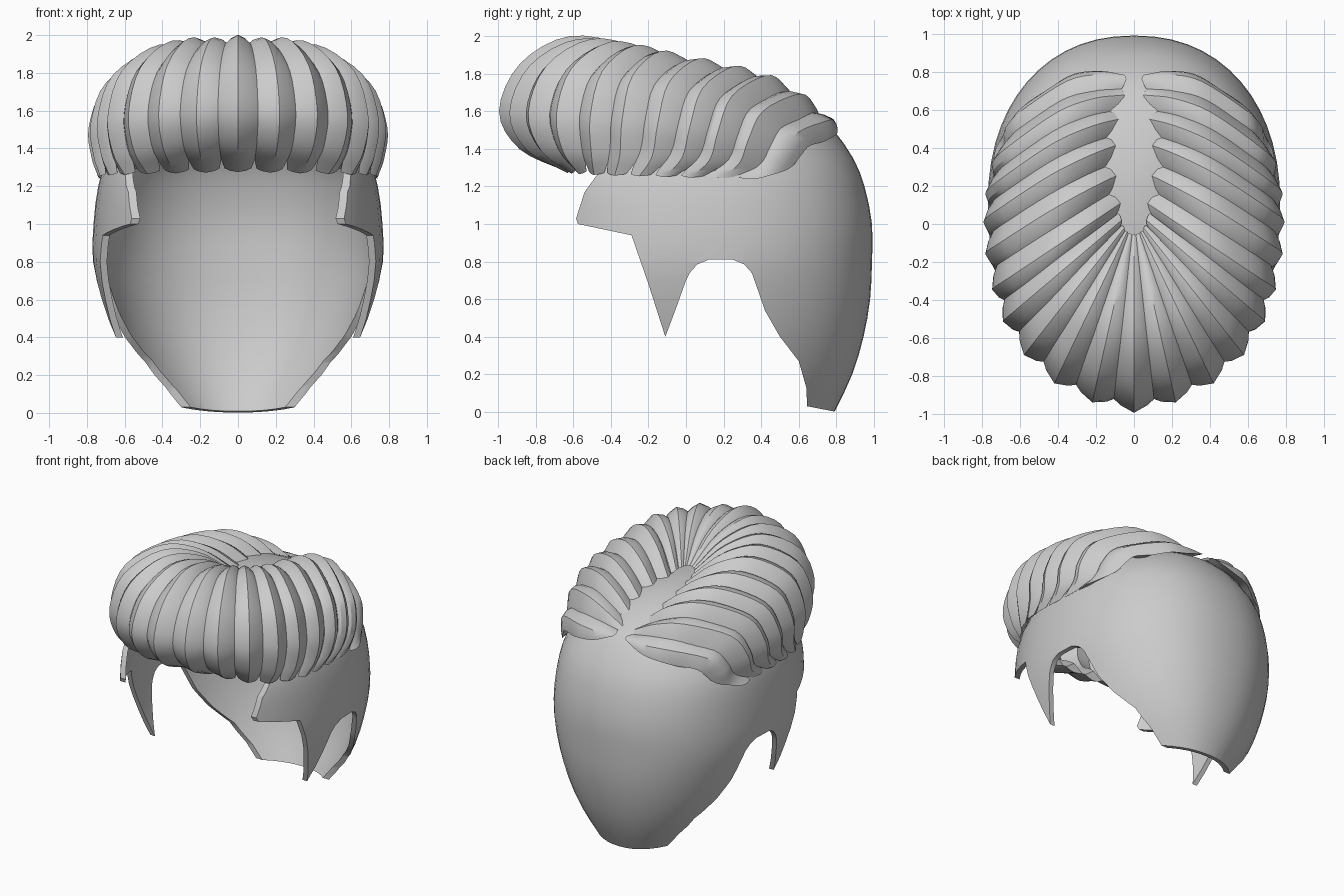
import bpy, bmesh, math
from mathutils import Vector

if "Cube" in bpy.data.objects:
    bpy.data.objects.remove(bpy.data.objects["Cube"])


def spline(pts, n):
    """Catmull-Rom through tuples of any length, n samples per span."""
    ext = [[2 * a - b for a, b in zip(pts[0], pts[1])]] + [list(p) for p in pts]
    ext.append([2 * a - b for a, b in zip(pts[-1], pts[-2])])
    out = []
    for i in range(1, len(ext) - 2):
        for k in range(n):
            t = k / n
            out.append([0.5 * (2 * b + (c - a) * t + (2 * a - 5 * b + 4 * c - d) * t * t
                        + (3 * b - a - 3 * c + d) * t ** 3)
                        for a, b, c, d in zip(*ext[i - 1:i + 3])])
    out.append(list(pts[-1]))
    return out


def loft(name, rings):
    """Closed tube through equal-length rings of points, capped at both ends."""
    bm = bmesh.new()
    rows = [[bm.verts.new(p) for p in r] for r in rings]
    n = len(rows[0])
    for a, b in zip(rows, rows[1:]):
        for i in range(n):
            j = (i + 1) % n
            bm.faces.new((a[i], a[j], b[j], b[i]))
    bm.faces.new(rows[0])
    bm.faces.new(rows[-1])
    bmesh.ops.recalc_face_normals(bm, faces=bm.faces)
    me = bpy.data.meshes.new(name)
    bm.to_mesh(me)
    bm.free()
    ob = bpy.data.objects.new(name, me)
    bpy.context.collection.objects.link(ob)
    return ob


def activate(ob):
    bpy.ops.object.select_all(action='DESELECT')
    ob.select_set(True)
    bpy.context.view_layer.objects.active = ob


# Scalp shell: rings of (height, half width, back y, front depth)
PROFILE = [(-.2, .3, .68, .7), (0, .42, .79, .8), (.2, .56, .885, .85), (.4, .66, .945, .9),
           (.6, .725, .98, .95), (.8, .768, .99, .95), (1.0, .765, .99, .95), (1.2, .74, .95, .95),
           (1.35, .69, .89, .9), (1.5, .58, .785, .83), (1.58, .48, .69, .72), (1.66, .34, .53, .55),
           (1.71, .2, .36, .35), (1.735, .05, .2, .1)]
SEG = 56
rings = []
for z, hw, back, front in spline(PROFILE, 2):
    ring = []
    for i in range(SEG):
        a = 2 * math.pi * i / SEG
        c, s = (math.copysign(abs(f(a)) ** .91, f(a)) for f in (math.cos, math.sin))
        ring.append((hw * c, .1 + s * ((back - .1) if s > 0 else front), z))
    rings.append(ring)
scalp = loft("scalp_hair", rings)

# Side outline: temple corner, pointed sideburn, ear arch, nape
OUTLINE = [(-.575, 1.0), (-.585, 1.03), (-.54, 1.17), (-.46, 1.28), (-.6, 1.36), (-.6, 2.1),
           (1.2, 2.1), (1.2, 0), (.8, 0), (.645, .03), (.64, .13), (.6, .27), (.5, .4), (.42, .54),
           (.375, .67), (.35, .74), (.31, .785), (.25, .81), (.12, .81), (.06, .785), (.02, .74),
           (0, .7), (-.05, .56), (-.11, .4), (-.2, .68), (-.29, .94)]
cutter = loft("outline_cutter", [[(x, y, z) for y, z in OUTLINE] for x in (-1.2, 1.2)])
cutter.hide_render = True
solid = scalp.modifiers.new("thickness", 'SOLIDIFY')
solid.thickness = .035
solid.offset = -1
cut = scalp.modifiers.new("outline", 'BOOLEAN')
cut.operation = 'INTERSECT'
cut.solver = 'EXACT'
cut.object = cutter
activate(scalp)
bpy.ops.object.modifier_apply(modifier=solid.name)
bpy.ops.object.modifier_apply(modifier=cut.name)
bpy.data.objects.remove(cutter)
bpy.ops.object.shade_smooth_by_angle(angle=math.radians(35))

# Locks, rear to front: parting x, parting y, outer x, outer y, tip x, tip y, crest height
LOCKS = [(.04, .765, .67, .52, .74, .34, 1.55), (.05, .68, .745, .33, .735, .17, 1.69),
         (.05, .56, .78, .17, .74, .02, 1.79), (.05, .43, .79, .02, .74, -.12, 1.84),
         (.06, .27, .78, -.15, .73, -.25, 1.88), (.07, .11, .745, -.34, .68, -.38, 1.92),
         (.065, .02, .69, -.51, .60, -.49, 1.95), (.05, -.02, .58, -.69, .48, -.57, 1.97),
         (.035, -.04, .42, -.84, .33, -.61, 1.985), (.02, -.05, .22, -.94, .17, -.63, 1.985),
         (0, -.055, 0, -.995, 0, -.63, 2.0)]
N = len(LOCKS) - 1


def lock_spine(i, row):
    ax, ay, bx, by, cx, cy, zt = row
    za = 1.57 + .2 * (.76 - ay) / .81
    zc = 1.24 + .035 * i / N
    h = zt - zc
    zb = zc + .45 * h
    arc = .11 * max(0, 1 - i / 5)
    mid = .5 + .1 * i / N

    def at(f, z):
        return (ax + (bx - ax) * f, ay + (by - ay) * f + arc * 4 * f * (1 - f), z)
    pts = [(ax, ay, za), at(mid * .45, za + (zt - za) * .75), at(mid, zt), at(.88, zc + .8 * h),
           (bx, by, zb), (bx + (cx - bx) * .3, by + (cy - by) * .3, zc + .17 * h), (cx, cy, zc)]
    core = Vector((ax * .4 + bx * .6, ay * .4 + by * .6, zb))
    return [Vector(p) for p in spline(pts, 4)], core


right = [lock_spine(i, r) for i, r in enumerate(LOCKS)]
flip = lambda v: Vector((-v.x, v.y, v.z))
spines = right + [([flip(p) for p in s], flip(c)) for s, c in reversed(right[:-1])]

# Each lock is a ridged tube reaching halfway to its neighbours
for i, (spine, core) in enumerate(spines):
    sides = []
    for j, k in ((i - 1, i + 1), (i + 1, i - 1)):
        if 0 <= j < len(spines):
            sides.append([(q - p) * .5 for p, q in zip(spine, spines[j][0])])
        else:
            sides.append([(p - q) * .32 for p, q in zip(spine, spines[k][0])])
    rings = []
    last = len(spine) - 1
    for u, p in enumerate(spine):
        out = (p - core).normalized()
        taper = 1.08 - .25 * max(0, (u / last - .85) / .15) ** 2
        l, r = sides[0][u] * taper, sides[1][u] * taper
        d = min(.055, .3 * (l.length + r.length))
        d *= 1 - .5 * max(0, (u / last - .75) / .25)
        rings.append([p + l - out * d, p + l * .6 - out * d * .4, p,
                      p + r * .6 - out * d * .4, p + r - out * d,
                      p + (l + r) * .5 - out * (d + .05)])
    lock = loft("hair_lock", rings)
    activate(lock)
    bpy.ops.object.shade_smooth_by_angle(angle=math.radians(32))
